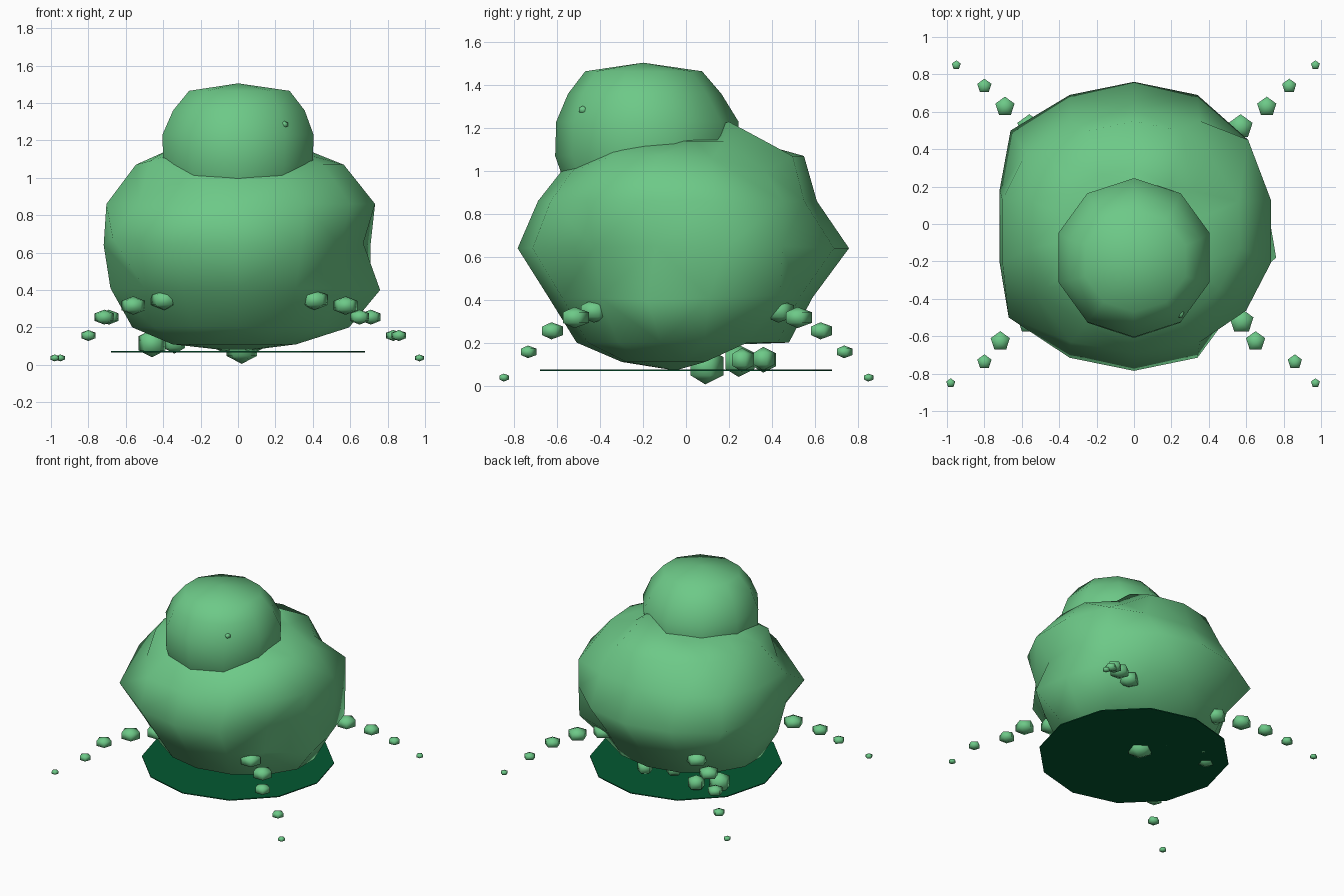
import bpy, bmesh, math
from mathutils import Vector

if "Cube" in bpy.data.objects:
    bpy.data.objects.remove(bpy.data.objects["Cube"])


def material(name, rgb):
    m = bpy.data.materials.new(name)
    m.diffuse_color = (*rgb, 1)
    m.use_nodes = True
    m.node_tree.nodes["Principled BSDF"].inputs["Base Color"].default_value = m.diffuse_color
    return m


GREEN = material("soft green", (0.153, 0.585, 0.245))
DARK = material("dark green", (0.001, 0.1, 0.031))


def finish(name, bm, mat, smooth=True):
    bmesh.ops.recalc_face_normals(bm, faces=bm.faces)
    me = bpy.data.meshes.new(name)
    bm.to_mesh(me)
    bm.free()
    me.materials.append(mat)
    for p in me.polygons:
        p.use_smooth = smooth
    ob = bpy.data.objects.new(name, me)
    bpy.context.collection.objects.link(ob)
    return ob


def loft(name, rings, bottom, top, sides, pulls=()):
    """Stacked uneven rings (z, left, right, front, back, squareness)."""
    bm = bmesh.new()
    loops = []
    for z, xl, xr, yf, yb, power in rings:
        loop = []
        for i in range(sides):
            a = math.pi / 2 + 2 * math.pi * i / sides
            c, s = math.cos(a), math.sin(a)
            x = abs(c) ** (2 / power) * (xr if c > 0 else xl)
            ym, yr = (yf + yb) / 2, (yb - yf) / 2
            y = ym + math.copysign(abs(s) ** (2 / power), s) * yr
            loop.append(bm.verts.new((x, y, z)))
        loops.append(loop)
    for lo, hi in zip(loops, loops[1:]):
        for i in range(sides):
            j = (i + 1) % sides
            bm.faces.new((lo[i], lo[j], hi[j], hi[i]))
    for loop, tip in ((loops[0], bottom), (loops[-1], top)):
        v = bm.verts.new(tip)
        for i in range(sides):
            bm.faces.new((loop[i], loop[(i + 1) % sides], v))
    # Pull the nearest free vertex to make an uneven corner
    free = list(bm.verts)
    for p in map(Vector, pulls):
        v = min(free, key=lambda v: (v.co - p).length)
        free.remove(v)
        v.co = p
    bmesh.ops.triangulate(bm, faces=bm.faces)
    return finish(name, bm, GREEN)


# Lumpy body: shoulders, back hump, flanks and underside are pulled corners
loft("body", [
    (0.11, -0.36, 0.32, -0.30, 0.18, 2.0),
    (0.20, -0.58, 0.61, -0.51, 0.48, 1.9),
    (0.41, -0.70, 0.73, -0.64, 0.59, 1.95),
    (0.64, -0.735, 0.725, -0.785, 0.76, 2.2),
    (0.86, -0.72, 0.75, -0.69, 0.61, 2.2),
    (1.07, -0.56, 0.58, -0.55, 0.55, 2.05),
    (1.14, -0.40, 0.40, -0.35, 0.30, 2.0),
], (0, -0.05, 0.07), (0, 0, 1.17), 14, [
    (0.76, -0.18, 0.40), (0.67, -0.14, 0.65), (0.2, 0.2, 1.23),
    (0.61, 0.45, 0.86), (0.61, 0.44, 0.42), (0.61, 0.45, 0.65),
    (0.40, 0.37, 1.0), (0.36, -0.05, 1.14), (0.56, 0.12, 1.06),
    (-0.67, -0.5, 0.68), (-0.53, -0.37, 0.87), (-0.47, -0.34, 1.09),
    (-0.66, 0.5, 0.64), (0.55, -0.43, 0.64), (0.5, -0.4, 0.41),
    (-0.5, -0.42, 0.41), (-0.5, 0.4, 0.41),
    (0, -0.58, 1.0), (0.25, -0.53, 1.0), (-0.25, -0.53, 1.0),
    (0, 0.2, 0.19), (0.14, 0.18, 0.19), (-0.16, 0.18, 0.19)])

# Rounded head
loft("head", [
    (0.75, -0.27, 0.27, -0.44, 0.10, 2),
    (0.90, -0.37, 0.37, -0.55, 0.19, 2),
    (1.07, -0.42, 0.42, -0.61, 0.24, 2),
    (1.23, -0.425, 0.425, -0.605, 0.245, 2),
    (1.36, -0.365, 0.375, -0.55, 0.165, 2),
    (1.465, -0.275, 0.29, -0.47, 0.075, 2),
], (0, -0.17, 0.7), (0, -0.2, 1.505), 10)


def bead(name, x, y, z, r, h):
    # Five-sided bead: two equal pentagons between a top and a bottom point
    bm = bmesh.new()
    bm.verts.new((x, y, z + h))
    bm.verts.new((x, y, z - h))
    for i in range(5):
        a = math.pi / 2 + 2 * math.pi * i / 5
        for k in (0.5, -0.5):
            bm.verts.new((x + r * math.cos(a), y + r * math.sin(a), z + k * h))
    bmesh.ops.convex_hull(bm, input=bm.verts)
    finish(name, bm, GREEN)


# Four arched rows of shrinking beads
ROW = [(0.97, 0.85, 0.037, 0.025), (0.82, 0.737, 0.157, 0.04),
       (0.70, 0.627, 0.255, 0.054), (0.57, 0.52, 0.317, 0.067),
       (0.41, 0.43, 0.347, 0.073)]
NUDGE = {(1, 1): (0, 0.01, 0.01, 0, 0), (1, -1): (0, 0.04, -0.05, 0.005, 0),
         (-1, -1): (0.01, -0.02, 0.015, -0.01, -0.015),
         (-1, 1): (-0.02, -0.02, -0.01, -0.01, -0.015)}
for (sx, sy), shift in NUDGE.items():
    side = ("back" if sy > 0 else "front") + ("_right" if sx > 0 else "_left")
    for n, ((x, y, z, r), d) in enumerate(zip(ROW, shift)):
        bead(f"{side}_bead_{n}", sx * (x + d), sy * y, z, r, r * 0.74)

# Loose beads under the body and a tiny bump on the face
for n, (x, y, z, r) in enumerate([
        (0.02, 0.09, 0.09, 0.085), (-0.46, 0.245, 0.115, 0.075),
        (-0.34, 0.36, 0.12, 0.06), (0.1, 0.36, 0.125, 0.055),
        (-0.08, 0.26, 0.12, 0.055)]):
    bead(f"under_bead_{n}", x, y, z, r, r)
bead("face_bump", 0.245, -0.48, 1.285, 0.024, 0.02)

# Flat base disc
bm = bmesh.new()
bmesh.ops.create_cone(bm, cap_ends=True, segments=12, radius1=0.68,
                      radius2=0.68, depth=0.007)
bmesh.ops.translate(bm, verts=bm.verts, vec=(0, 0, 0.07))
finish("base_disc", bm, DARK, smooth=False)
